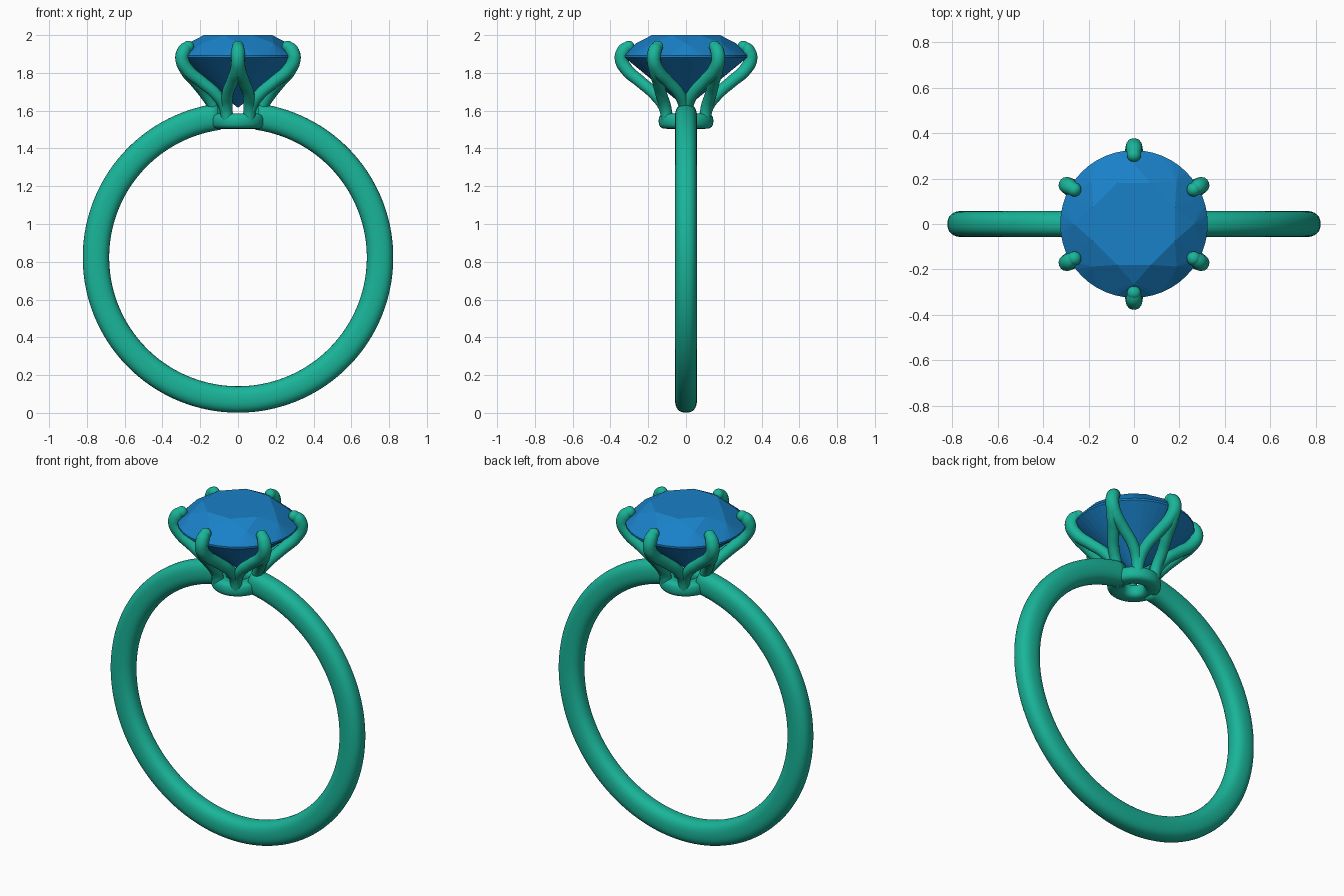
import bpy, bmesh
from math import sin, cos, pi, radians, copysign

if "Cube" in bpy.data.objects:
    bpy.data.objects.remove(bpy.data.objects["Cube"])


def material(name, color):
    m = bpy.data.materials.new(name)
    m.diffuse_color = color
    m.use_nodes = True
    m.node_tree.nodes["Principled BSDF"].inputs["Base Color"].default_value = m.diffuse_color
    return m


METAL = material("green_metal", (0.01, 0.46, 0.32, 1))
STONE = material("blue_stone", (0.01, 0.22, 0.58, 1))


def make_object(name, bm, mat, smooth):
    bmesh.ops.recalc_face_normals(bm, faces=bm.faces)
    for f in bm.faces:
        f.smooth = smooth
    me = bpy.data.meshes.new(name)
    bm.to_mesh(me)
    bm.free()
    me.materials.append(mat)
    ob = bpy.data.objects.new(name, me)
    bpy.context.collection.objects.link(ob)
    return ob


def sweep(bm, rings, closed):
    """Skin a list of point loops; cap the ends when open."""
    loops = [[bm.verts.new(p) for p in ring] for ring in rings]
    n = len(loops[0])
    for i in range(len(loops) if closed else len(loops) - 1):
        a, b = loops[i], loops[(i + 1) % len(loops)]
        for j in range(n):
            k = (j + 1) % n
            bm.faces.new((a[j], a[k], b[k], b[j]))
    if not closed:
        bm.faces.new(loops[0])
        bm.faces.new(loops[-1])


def section(a, b, power, n):
    """Superellipse cross-section."""
    pts = []
    for i in range(n):
        c, s = cos(2 * pi * i / n), sin(2 * pi * i / n)
        pts.append((copysign(abs(c) ** (2 / power), c) * a,
                    copysign(abs(s) ** (2 / power), s) * b))
    return pts


def polar(r, angle, z):
    return (r * cos(angle), r * sin(angle), z)


# Band: upright loop, open at the top where the collar sits
bm = bmesh.new()
rings = []
gap = radians(7.8)
for i in range(129):
    t = gap + (2 * pi - 2 * gap) * i / 128
    rings.append([((0.752 + u) * sin(t), v, 0.823 + (0.752 + u) * cos(t))
                  for u, v in section(0.07, 0.058, 2.4, 32)])
sweep(bm, rings, False)
make_object("band", bm, METAL, True)

# Collar: small pierced ring under the stone
bm = bmesh.new()
rings = []
for i in range(48):
    t = 2 * pi * i / 48
    rings.append([polar(0.1 + u, t, 1.545 + v) for u, v in section(0.045, 0.041, 2.8, 20)])
sweep(bm, rings, True)
make_object("collar", bm, METAL, True)

# Prongs: each claw is two strands rising from neighbouring posts on the collar
# (radius, height, sideways angle, thickness)
PATH = [(0.112, 1.54, 30, 0.031), (0.13, 1.62, 27, 0.031), (0.178, 1.69, 18, 0.031),
        (0.245, 1.755, 7, 0.032), (0.312, 1.815, 1.5, 0.034), (0.342, 1.875, 0, 0.036),
        (0.328, 1.92, 0, 0.036), (0.306, 1.94, 0, 0.029)]
cu = bpy.data.curves.new("prongs", "CURVE")
cu.dimensions = "3D"
cu.bevel_depth = 1.0
cu.bevel_resolution = 5
cu.resolution_u = 8
cu.use_fill_caps = True
cu.materials.append(METAL)
for k in range(6):
    base = radians(30 + 60 * k)
    for side in (-1, 1):
        sp = cu.splines.new("BEZIER")
        sp.bezier_points.add(len(PATH) - 1)
        for p, (r, z, off, thick) in zip(sp.bezier_points, PATH):
            p.co = polar(r, base + side * radians(off), z)
            p.radius = thick
            p.handle_left_type = p.handle_right_type = "AUTO"
prongs = bpy.data.objects.new("prongs", cu)
bpy.context.collection.objects.link(prongs)

# Rounded claw tips
bm = bmesh.new()
for k in range(6):
    tip = bmesh.ops.create_uvsphere(bm, u_segments=20, v_segments=12, radius=0.031)["verts"]
    bmesh.ops.translate(bm, verts=tip, vec=polar(0.304, radians(30 + 60 * k), 1.939))
make_object("claw_tips", bm, METAL, True)

# Stone: faceted brilliant as a convex hull of its facet corners
bm = bmesh.new()
for n, r, z, turn in ((8, 0.195, 2.0, 0.5), (8, 0.265, 1.957, 0),
                      (48, 0.325, 1.893, 0), (48, 0.325, 1.882, 0),
                      (8, 0.085, 1.688, 0.5)):
    for i in range(n):
        bm.verts.new(polar(r, 2 * pi * (i + turn) / n, z))
bm.verts.new((0, 0, 1.615))
hull = bmesh.ops.convex_hull(bm, input=bm.verts)
bmesh.ops.dissolve_limit(bm, angle_limit=radians(1), verts=bm.verts, edges=bm.edges)
make_object("stone", bm, STONE, False)
